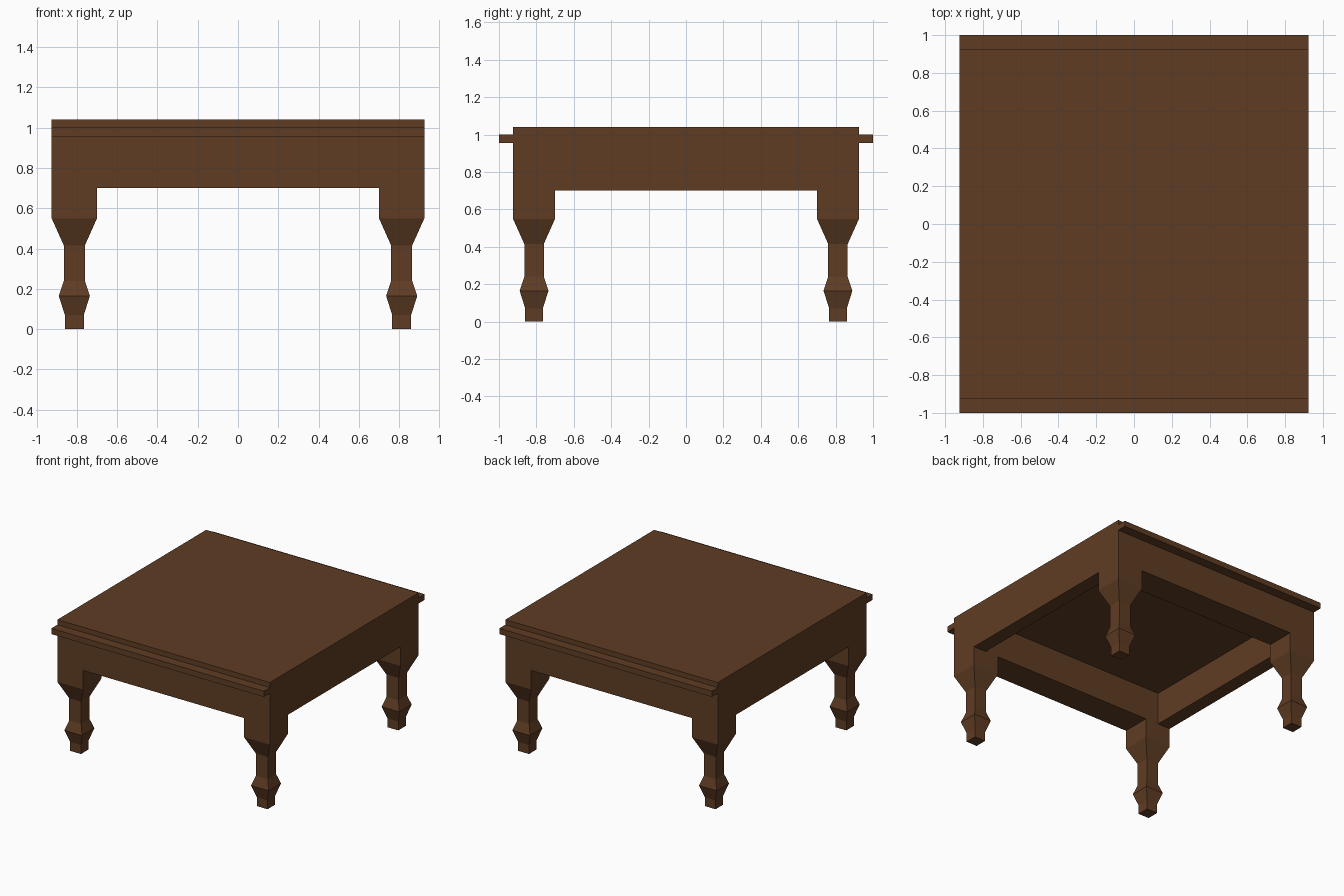
import bpy, bmesh

if "Cube" in bpy.data.objects:
    bpy.data.objects.remove(bpy.data.objects["Cube"])

wood = bpy.data.materials.new("dark brown wood")
wood.diffuse_color = (0.115, 0.046, 0.017, 1)
wood.use_nodes = True
wood.node_tree.nodes["Principled BSDF"].inputs["Base Color"].default_value = wood.diffuse_color

W = 0.925        # outer half width of the frame
LEG = 0.225      # leg block width
IN = W - LEG     # inner edge of the leg blocks
APRON_Z = 0.70   # bottom of the aprons
BOARD_Z = 0.955  # underside of the board
LIP_Z = 1.0
TOP_Z = 1.04


def finish(name, bm):
    bmesh.ops.recalc_face_normals(bm, faces=bm.faces)
    me = bpy.data.meshes.new(name)
    bm.to_mesh(me)
    bm.free()
    me.materials.append(wood)
    ob = bpy.data.objects.new(name, me)
    bpy.context.collection.objects.link(ob)
    return ob


def box(name, x0, x1, y0, y1, z0, z1):
    bm = bmesh.new()
    bmesh.ops.create_cube(bm, size=1)
    for v in bm.verts:
        v.co.x = x1 if v.co.x > 0 else x0
        v.co.y = y1 if v.co.y > 0 else y0
        v.co.z = z1 if v.co.z > 0 else z0
    return finish(name, bm)


def leg(name, cx, cy):
    # square cross-section stacked along a profile of (half width, height)
    profile = [(0.047, 0), (0.047, 0.07), (0.077, 0.165), (0.052, 0.24),
               (0.052, 0.415), (LEG / 2, 0.55), (LEG / 2, BOARD_Z)]
    bm = bmesh.new()
    rings = [[bm.verts.new((cx + sx * h, cy + sy * h, z))
              for sx, sy in ((-1, -1), (1, -1), (1, 1), (-1, 1))]
             for h, z in profile]
    for a, b in zip(rings, rings[1:]):
        for i in range(4):
            j = (i + 1) % 4
            bm.faces.new((a[i], a[j], b[j], b[i]))
    bm.faces.new(rings[0])
    bm.faces.new(rings[-1])
    return finish(name, bm)


# four turned legs
c = W - LEG / 2
for sy, yn in ((-1, "front"), (1, "back")):
    for sx, xn in ((-1, "left"), (1, "right")):
        leg(f"{yn}_{xn}_leg", sx * c, sy * c)

# aprons between the legs: thick front and back, thinner sides
box("front_apron", -IN, IN, -W, -IN, APRON_Z, BOARD_Z)
box("back_apron", -IN, IN, IN, W, APRON_Z, BOARD_Z)
SIDE = W - 0.11
box("left_apron", -W, -SIDE, -IN, IN, APRON_Z, BOARD_Z)
box("right_apron", SIDE, W, -IN, IN, APRON_Z, BOARD_Z)

# board with front and back lips, and the tabletop above it
box("lip_board", -W, W, -1, 1, BOARD_Z, LIP_Z)
box("tabletop", -W, W, -W, W, LIP_Z, TOP_Z)
